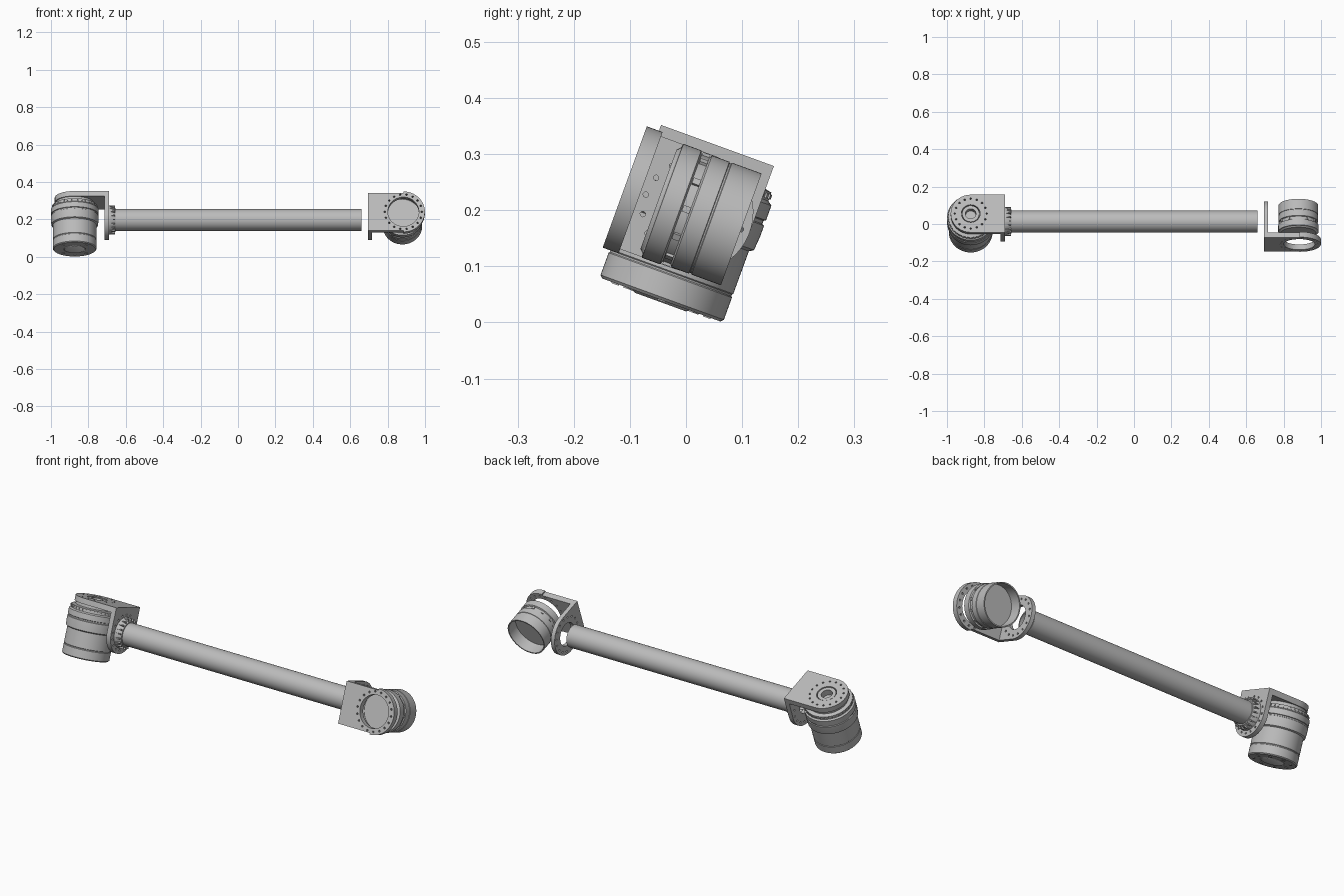
import bpy
import bmesh
import math
from mathutils import Matrix, Vector

cube = bpy.data.objects.get("Cube")
if cube:
    bpy.data.objects.remove(cube, do_unlink=True)

X, Y, Z = Vector((1, 0, 0)), Vector((0, 1, 0)), Vector((0, 0, 1))
# The whole arm rolls about the tube axis
ROOT = Matrix.Translation((0, 0.013, 0.197)) @ Matrix.Rotation(math.radians(-20), 4, X)
LEFT_X, RIGHT_X = -0.873, 0.884


def make_material(name, value):
    mat = bpy.data.materials.new(name)
    mat.use_nodes = True
    colour = (value, value, value, 1)
    mat.diffuse_color = colour
    mat.node_tree.nodes["Principled BSDF"].inputs["Base Color"].default_value = colour
    return mat


metal = make_material("grey metal", 0.5)
pale = make_material("pale cap", 0.95)


def frame(origin, u, w):
    """Matrix whose local x is u and local z is w."""
    v = w.cross(u)
    rows = Matrix((u, v, w)).transposed().to_4x4()
    return Matrix.Translation(origin) @ rows


def add_object(name, mesh, matrix, mat=metal):
    mesh.transform(ROOT @ matrix)
    mesh.materials.clear()
    mesh.materials.append(mat)
    mesh.shade_smooth()
    mesh.set_sharp_from_angle(angle=math.radians(30))
    ob = bpy.data.objects.new(name, mesh)
    bpy.context.collection.objects.link(ob)
    return ob


def finish(name, bm, matrix, mat=metal):
    bmesh.ops.recalc_face_normals(bm, faces=bm.faces)
    mesh = bpy.data.meshes.new(name)
    bm.to_mesh(mesh)
    bm.free()
    return add_object(name, mesh, matrix, mat)


def lathe(name, profile, matrix, mat=metal, steps=64):
    """Revolve (radius, height) points about local z."""
    bm = bmesh.new()
    verts = [bm.verts.new((r, 0, h)) for r, h in profile]
    edges = [bm.edges.new(pair) for pair in zip(verts, verts[1:])]
    bmesh.ops.spin(bm, geom=verts + edges, axis=Z, cent=(0, 0, 0),
                   angle=math.tau, steps=steps, use_duplicate=False)
    bmesh.ops.remove_doubles(bm, verts=bm.verts, dist=1e-5)
    return finish(name, bm, matrix, mat)


def circle(radius, count, cx=0.0, cy=0.0):
    angles = [math.tau * i / count for i in range(count)]
    return [(cx + radius * math.cos(a), cy + radius * math.sin(a)) for a in angles]


def plate(name, radius, half_width, reach, thick, hole, bolt_circle, bolts, matrix):
    """Round-ended plate with a centre hole and a ring of bolt holes."""
    arc = [math.pi / 2 + math.pi * i / 32 for i in range(33)]
    outline = [(radius * math.cos(a), radius * math.sin(a)) for a in arc]
    outline += [(0, -half_width), (reach, -half_width), (reach, half_width), (0, half_width)]
    loops = [outline, circle(hole, 48)]
    loops += [circle(0.005, 8, x, y) for x, y in circle(bolt_circle, bolts)]
    curve = bpy.data.curves.new(name + " outline", "CURVE")
    curve.dimensions = "2D"
    curve.fill_mode = "BOTH"
    curve.extrude = thick / 2
    for loop in loops:
        spline = curve.splines.new("POLY")
        spline.points.add(len(loop) - 1)
        for point, (x, y) in zip(spline.points, loop):
            point.co = (x, y, 0, 1)
        spline.use_cyclic_u = True
    temp = bpy.data.objects.new("outline", curve)
    bpy.context.collection.objects.link(temp)
    bpy.context.view_layer.update()
    deps = bpy.context.evaluated_depsgraph_get()
    mesh = bpy.data.meshes.new_from_object(temp.evaluated_get(deps))
    bpy.data.objects.remove(temp, do_unlink=True)
    bm = bmesh.new()
    bm.from_mesh(mesh)
    bmesh.ops.remove_doubles(bm, verts=bm.verts, dist=1e-5)
    return finish(name, bm, matrix)


def block_ring(name, count, radius, height, size, matrix):
    """Small blocks spaced evenly around local z."""
    bm = bmesh.new()
    for i in range(count):
        place = (Matrix.Rotation(math.tau * i / count, 4, Z)
                 @ Matrix.Translation((radius, 0, height))
                 @ Matrix.Diagonal((*size, 1)))
        bmesh.ops.create_cube(bm, size=1, matrix=place)
    return finish(name, bm, matrix)


# Hollow tube
along = frame((0, 0, 0), Y, X)
lathe("tube", [(0.058, -0.66), (0.058, 0.66), (0.052, 0.66),
               (0.052, -0.66), (0.058, -0.66)], along)

# Flared collar with ribs where the tube meets its bracket
lathe("tube_collar", [(0.05, -0.692), (0.078, -0.692), (0.078, -0.685),
                      (0.064, -0.655), (0.05, -0.655)], along)
block_ring("collar_ribs", 20, 0.071, -0.674, (0.014, 0.006, 0.032), along)

# Right-hand bracket: plate over the motor and flange on the tube
plate("right_bracket_plate", 0.107, 0.107, 0.183, 0.028, 0.05, 0.085, 16,
      frame((LEFT_X, 0, 0.112), X, Z))
plate("right_bracket_flange", 0.107, 0.107, 0.099, 0.025, 0.045, 0.09, 16,
      frame((-0.7025, 0, 0), Z, X))

# Right-hand motor with stepped drum and hollow hub
right_axis = frame((LEFT_X, 0, 0), X, Z)
lathe("right_motor", [
    (0, -0.16), (0.058, -0.16), (0.058, -0.167), (0.112, -0.167), (0.117, -0.162),
    (0.117, -0.12), (0.115, -0.118), (0.115, -0.115), (0.117, -0.113),
    (0.117, -0.032), (0.125, -0.027), (0.127, 0), (0.127, 0.02), (0.123, 0.022),
    (0.123, 0.028), (0.127, 0.03), (0.127, 0.058), (0.119, 0.064),
    (0.119, 0.08), (0.1, 0.084), (0.1, 0.098), (0.046, 0.098), (0.046, 0.123),
    (0.028, 0.123), (0.028, 0.09), (0, 0.09)], right_axis)
lathe("right_motor_end_cap", [(0, -0.171), (0.048, -0.171), (0.056, -0.167),
                              (0.056, -0.16)], right_axis, pale)
block_ring("right_motor_end_bolts", 8, 0.087, -0.167, (0.014, 0.014, 0.004), right_axis)
block_ring("right_motor_teeth", 36, 0.119, 0.072, (0.006, 0.01, 0.009), right_axis)

# Left-hand bracket: ring plate in front and flange facing the tube end
plate("left_bracket_plate", 0.115, 0.107, 0.189, 0.03, 0.083, 0.099, 18,
      frame((RIGHT_X, -0.115, 0), -X, Y))
plate("left_bracket_flange", 0.107, 0.107, 0.101, 0.022, 0.06, 0.09, 16,
      frame((0.706, 0, 0), -Y, X))

# Left-hand motor, closed in front and open like a cup behind
lathe("left_motor", [
    (0, -0.066), (0.094, -0.066), (0.1, -0.06), (0.108, -0.058), (0.108, -0.024),
    (0.101, -0.021), (0.101, -0.006), (0.106, -0.003), (0.106, 0.03),
    (0.104, 0.031), (0.104, 0.034), (0.106, 0.035), (0.106, 0.091),
    (0.1, 0.091), (0.1, 0.03), (0, 0.03)], frame((RIGHT_X - 0.005, 0, 0), X, Y))
block_ring("left_motor_keys", 12, 0.103, -0.013, (0.006, 0.012, 0.014),
           frame((RIGHT_X - 0.005, 0, 0), X, Y))
